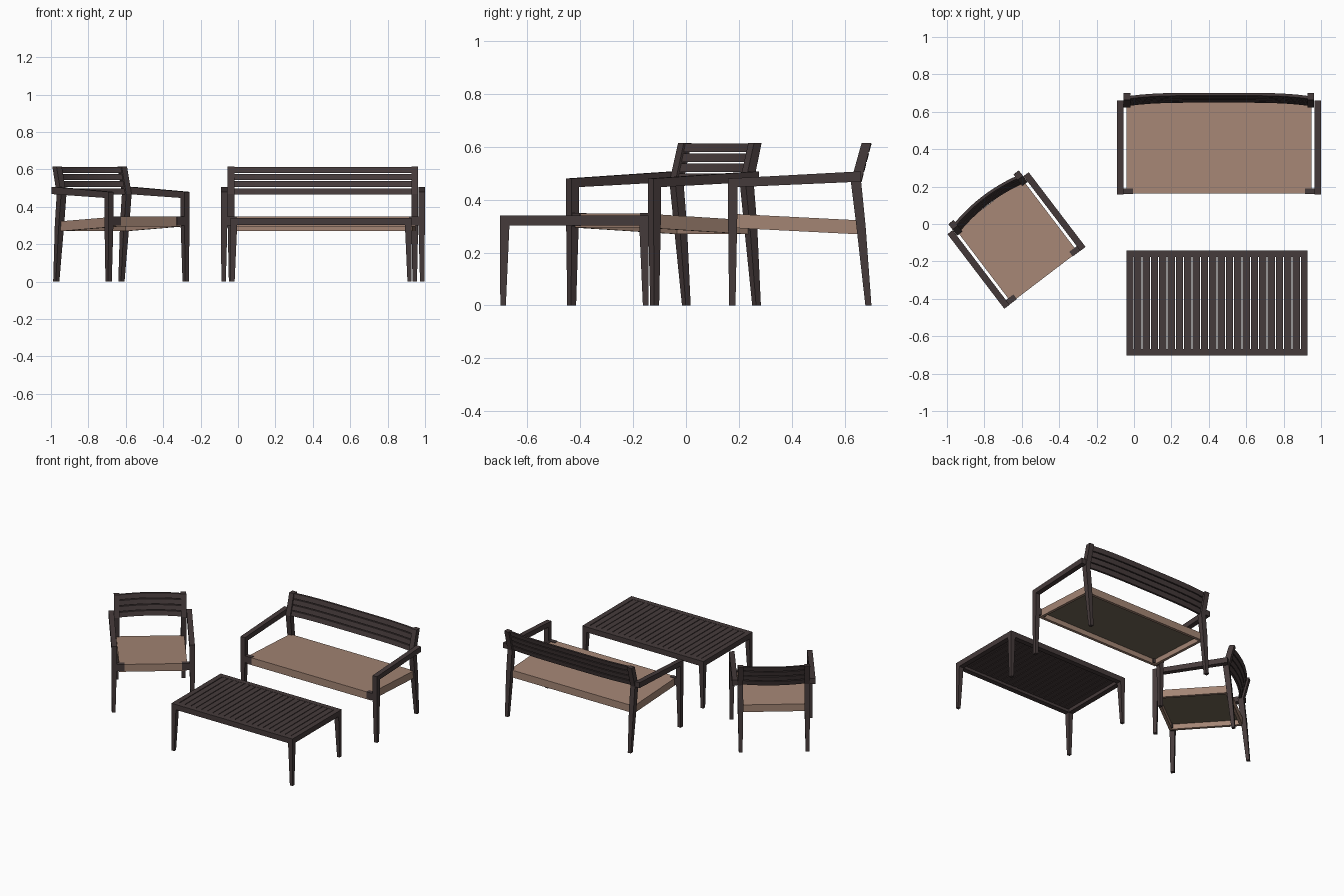
import bpy, bmesh, math
from mathutils import Matrix, Vector

old = bpy.data.objects.get("Cube")
if old:
    bpy.data.objects.remove(old)


def material(name, rgb):
    m = bpy.data.materials.new(name)
    m.use_nodes = True
    m.diffuse_color = (*rgb, 1)
    m.node_tree.nodes["Principled BSDF"].inputs["Base Color"].default_value = (*rgb, 1)
    return m


WOOD = material("dark stained wood", (0.06, 0.043, 0.043))
FABRIC = material("tan fabric", (0.37, 0.235, 0.175))
LINING = material("brown seat lining", (0.18, 0.145, 0.1))


def loft(name, rings, mat, place):
    """Skin a row of four-point rings into a closed bar."""
    bm = bmesh.new()
    rows = [[bm.verts.new(p) for p in ring] for ring in rings]
    for a, b in zip(rows, rows[1:]):
        for i in range(4):
            j = (i + 1) % 4
            bm.faces.new((a[i], a[j], b[j], b[i]))
    bm.faces.new(rows[0][::-1])
    bm.faces.new(rows[-1])
    bmesh.ops.recalc_face_normals(bm, faces=bm.faces)
    mesh = bpy.data.meshes.new(name)
    bm.to_mesh(mesh)
    bm.free()
    mesh.materials.append(mat)
    obj = bpy.data.objects.new(name, mesh)
    obj.matrix_world = place
    bpy.context.collection.objects.link(obj)


def level(x0, x1, y0, y1, z):
    return [(x0, y0, z), (x1, y0, z), (x1, y1, z), (x0, y1, z)]


def box(name, x, y, z, mat, place):
    loft(name, [level(*x, *y, z[0]), level(*x, *y, z[1])], mat, place)


def sloped(name, x, y, front, back, mat, place):
    """Bar running front to back whose height range changes from front to back."""
    rings = [[(x[0], yy, z[0]), (x[1], yy, z[0]), (x[1], yy, z[1]), (x[0], yy, z[1])]
             for yy, z in zip(y, (front, back))]
    loft(name, rings, mat, place)


def armchair(kind, w, bow, power, place):
    """Seat with half width w; its front edge lies on y = 0."""
    for side, s in (("left", 1), ("right", -1)):
        def xs(a, b):
            return tuple(sorted((s * (w - a), s * (w - b))))

        # front leg, tapered at the foot
        foot, top = xs(0.002, 0.026), xs(0, 0.035)
        loft(f"{kind}_front_leg_{side}",
             [level(*foot, 0.004, 0.028, 0), level(*top, 0, 0.035, 0.34),
              level(*top, 0, 0.035, 0.455)], WOOD, place)
        # armrest rising to the back
        sloped(f"{kind}_armrest_{side}", xs(0, 0.035), (0, 0.502),
               (0.446, 0.48), (0.468, 0.507), WOOD, place)
        # bent back leg carrying the backrest
        foot, top = xs(0.042, 0.066), xs(0.036, 0.072)
        loft(f"{kind}_back_leg_{side}",
             [level(*foot, 0.519, 0.542, 0), level(*top, 0.485, 0.52, 0.3),
              level(*top, 0.464, 0.503, 0.468), level(*top, 0.505, 0.541, 0.615)],
             WOOD, place)
        # block joining the front leg to the seat
        box(f"{kind}_seat_joint_{side}", xs(0.034, 0.085), (0.001, 0.032),
            (0.3, 0.349), WOOD, place)
        # seat side skirt
        sloped(f"{kind}_seat_side_{side}", xs(0.05, 0.07), (0.004, 0.495),
               (0.294, 0.347), (0.269, 0.322), FABRIC, place)

    # seat panel, lining and end skirts
    inner = (-w + 0.055, w - 0.055)
    sloped(f"{kind}_seat_panel", inner, (0.004, 0.495),
           (0.334, 0.347), (0.309, 0.322), FABRIC, place)
    sloped(f"{kind}_seat_lining", inner, (0.01, 0.489),
           (0.33, 0.335), (0.305, 0.31), LINING, place)
    box(f"{kind}_seat_front", inner, (0.004, 0.024), (0.294, 0.345), FABRIC, place)
    box(f"{kind}_seat_back", inner, (0.475, 0.495), (0.27, 0.321), FABRIC, place)

    # four bowed back slats following the slope of the back legs
    half, steps, pitch = w - 0.06, 16, 0.038
    for k in range(4):
        z0 = 0.467 + k * pitch
        z1 = z0 + 0.032
        y0, y1 = (0.472 + (z - 0.468) * 0.26 for z in (z0, z1))
        rings = []
        for i in range(steps + 1):
            t = 2 * i / steps - 1
            x, d = t * half, bow * (1 - abs(t) ** power)
            rings.append([(x, y0 + d, z0), (x, y0 + d + 0.015, z0),
                          (x, y1 + d + 0.015, z1), (x, y1 + d, z1)])
        loft(f"{kind}_back_slat_{k + 1}", rings, WOOD, place)


def table(hx, hy, place):
    rail, low, high = 0.036, 0.302, 0.34
    for s, side in ((1, "left"), (-1, "right")):
        box(f"table_end_rail_{side}", sorted((s * hx, s * (hx - rail))), (-hy, hy),
            (low, high), WOOD, place)
        for t, end in ((1, "back"), (-1, "front")):
            def corner(out, inn, z):
                return level(*sorted((s * (hx - out), s * (hx - inn))),
                             *sorted((t * (hy - out), t * (hy - inn))), z)
            loft(f"table_leg_{end}_{side}",
                 [corner(0.001, 0.022, 0), corner(0, rail, low + 0.01)], WOOD, place)
    for t, end in ((1, "back"), (-1, "front")):
        box(f"table_long_rail_{end}", (rail - hx, hx - rail),
            sorted((t * hy, t * (hy - rail))), (low, high), WOOD, place)
    # top slats with narrow gaps
    count, gap = 20, 0.005
    pitch = (2 * (hx - rail) - gap) / count
    for i in range(count):
        x = rail - hx + gap + i * pitch
        box(f"table_top_slat_{i + 1}", (x, x + pitch - gap), (rail - hy, hy - rail),
            (0.322, high - 0.001), WOOD, place)


armchair("bench", 0.545, 0.018, 4, Matrix.Translation(Vector((0.454, 0.159, 0))))
armchair("chair", 0.273, 0.025, 2,
         Matrix.Translation(Vector((-0.476, -0.288, 0)))
         @ Matrix.Rotation(math.radians(37.3), 4, "Z"))
table(0.484, 0.281, Matrix.Translation(Vector((0.444, -0.422, 0))))
